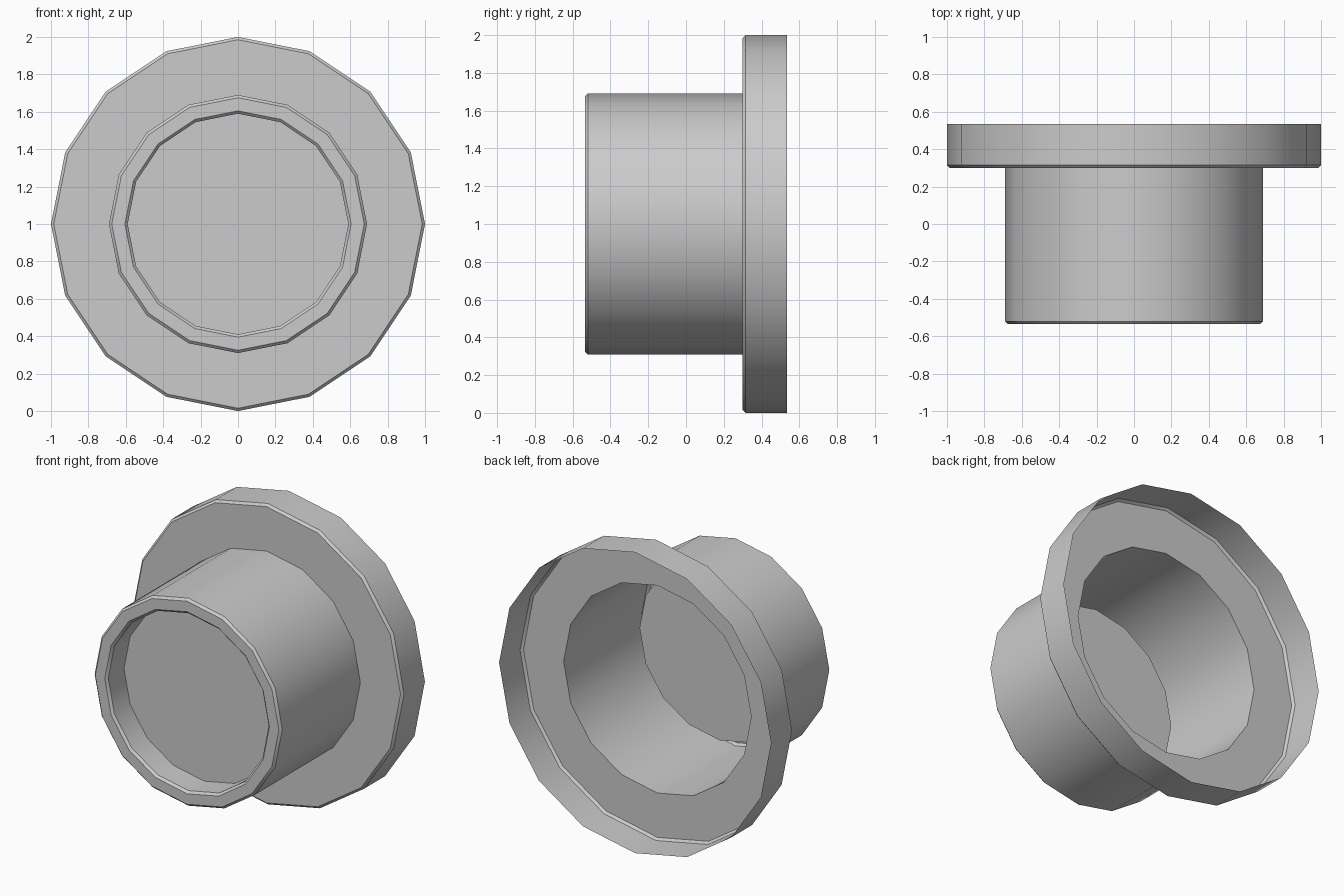
import bpy, bmesh, math

if "Cube" in bpy.data.objects:
    bpy.data.objects.remove(bpy.data.objects["Cube"])

SIDES = 16
AXIS_Z = 1.0


def lathe(name, profile, cap_end=False):
    """Spin (radius, y) points around the y axis as an open shell."""
    bm = bmesh.new()
    rings = []
    for r, y in profile:
        ring = []
        for i in range(SIDES):
            a = 2 * math.pi * i / SIDES
            ring.append(bm.verts.new((r * math.sin(a), y, AXIS_Z + r * math.cos(a))))
        rings.append(ring)
    for a, b in zip(rings, rings[1:]):
        for i in range(SIDES):
            j = (i + 1) % SIDES
            bm.faces.new((a[i], b[i], b[j], a[j]))
    if cap_end:
        bm.faces.new(rings[-1][::-1])
    mesh = bpy.data.meshes.new(name)
    bm.to_mesh(mesh)
    bm.free()
    ob = bpy.data.objects.new(name, mesh)
    bpy.context.collection.objects.link(ob)
    bpy.ops.object.select_all(action='DESELECT')
    ob.select_set(True)
    bpy.context.view_layer.objects.active = ob
    bpy.ops.object.shade_smooth_by_angle(angle=math.radians(30))
    return ob


# Flanged collar: hollow flange open at the back, tube, bevelled front lip,
# short inner wall and the recessed disc that closes it
lathe("flanged_collar", [
    (1.0, 0.535), (1.0, 0.315), (0.985, 0.30),      # flange rim and bevel
    (0.69, 0.30), (0.69, -0.52), (0.675, -0.535),   # flange face, tube, bevel
    (0.605, -0.535), (0.59, -0.52), (0.59, -0.355), # lip and inner wall
], cap_end=True)
